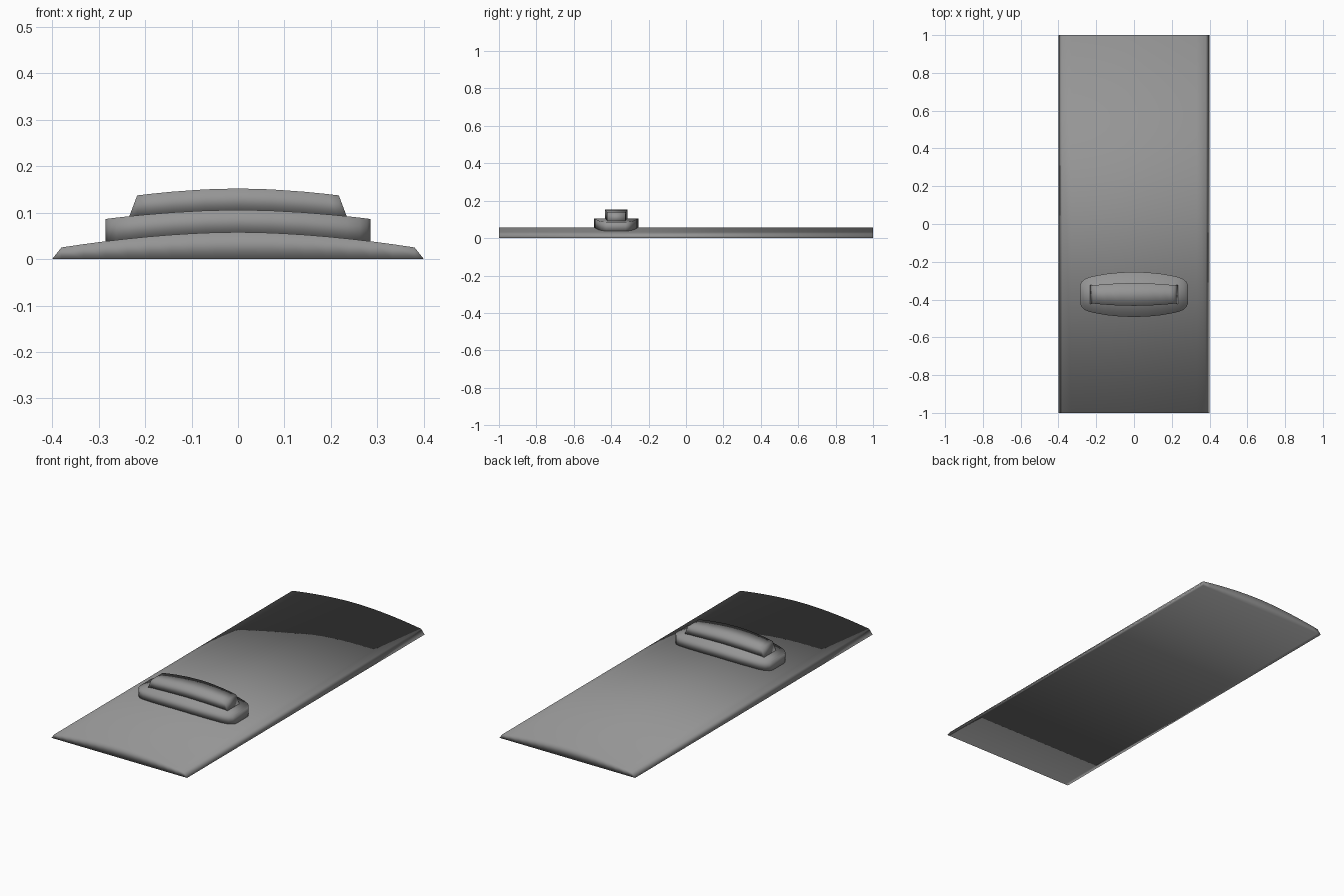
import bpy, bmesh

if "Cube" in bpy.data.objects:
    bpy.data.objects.remove(bpy.data.objects["Cube"])


def crown(x, top, drop, span):
    """Height of a shallow arch."""
    return top - drop * (abs(x) / span) ** 1.8


def loft(name, half, yc):
    """Skin box sections (x, half_width, z_low, z_high), given for x >= 0 and mirrored."""
    stations = [(-x, w, a, b) for x, w, a, b in reversed(half) if x > 0] + half
    bm = bmesh.new()
    rings = [[bm.verts.new(p) for p in ((x, yc - w, a), (x, yc + w, a), (x, yc + w, b), (x, yc - w, b))]
             for x, w, a, b in stations]
    for r, s in zip(rings, rings[1:]):
        for i in range(4):
            j = (i + 1) % 4
            bm.faces.new((r[i], r[j], s[j], s[i]))
    bm.faces.new(rings[0])
    bm.faces.new(rings[-1])
    bmesh.ops.remove_doubles(bm, verts=bm.verts, dist=1e-5)
    bmesh.ops.recalc_face_normals(bm, faces=bm.faces)
    for f in bm.faces:
        f.smooth = True  # fully soft shading, edges included
    me = bpy.data.meshes.new(name)
    bm.to_mesh(me)
    bm.free()
    me.materials.append(dark)
    ob = bpy.data.objects.new(name, me)
    bpy.context.collection.objects.link(ob)
    return ob


def slat(x):
    return crown(x, 0.058, 0.033, 0.38)


dark = bpy.data.materials.new("dark_grey")
dark.diffuse_color = (0.3, 0.3, 0.3, 1)
dark.use_nodes = True
dark.node_tree.nodes["Principled BSDF"].inputs["Base Color"].default_value = dark.diffuse_color

# Long arched panel with chamfered long edges
xs = [0.38 * i / 8 for i in range(9)]
loft("panel", [(x, 1.0, 0.0, slat(x)) for x in xs] + [(0.4, 1.0, 0.0, 0.0)], 0.0)

# Handle base: follows the arch, bowed sides and rounded plan corners
plan = [(0, 0.119), (0.07, 0.117), (0.14, 0.11), (0.2, 0.1), (0.235, 0.092),
        (0.262, 0.081), (0.278, 0.066), (0.285, 0.05)]
loft("handle_base", [(x, w, slat(x) - 0.003, slat(x) + 0.048) for x, w in plan], -0.373)

# Grip: narrower block with sloping ends
grip = [(0, 0.06), (0.07, 0.059), (0.14, 0.055), (0.19, 0.051), (0.217, 0.048)]
loft("handle_grip",
     [(x, w, slat(x) + 0.045, crown(x, 0.152, 0.015, 0.217)) for x, w in grip]
     + [(0.235, 0.05, slat(0.235) + 0.045, slat(0.235) + 0.045)], -0.373)
